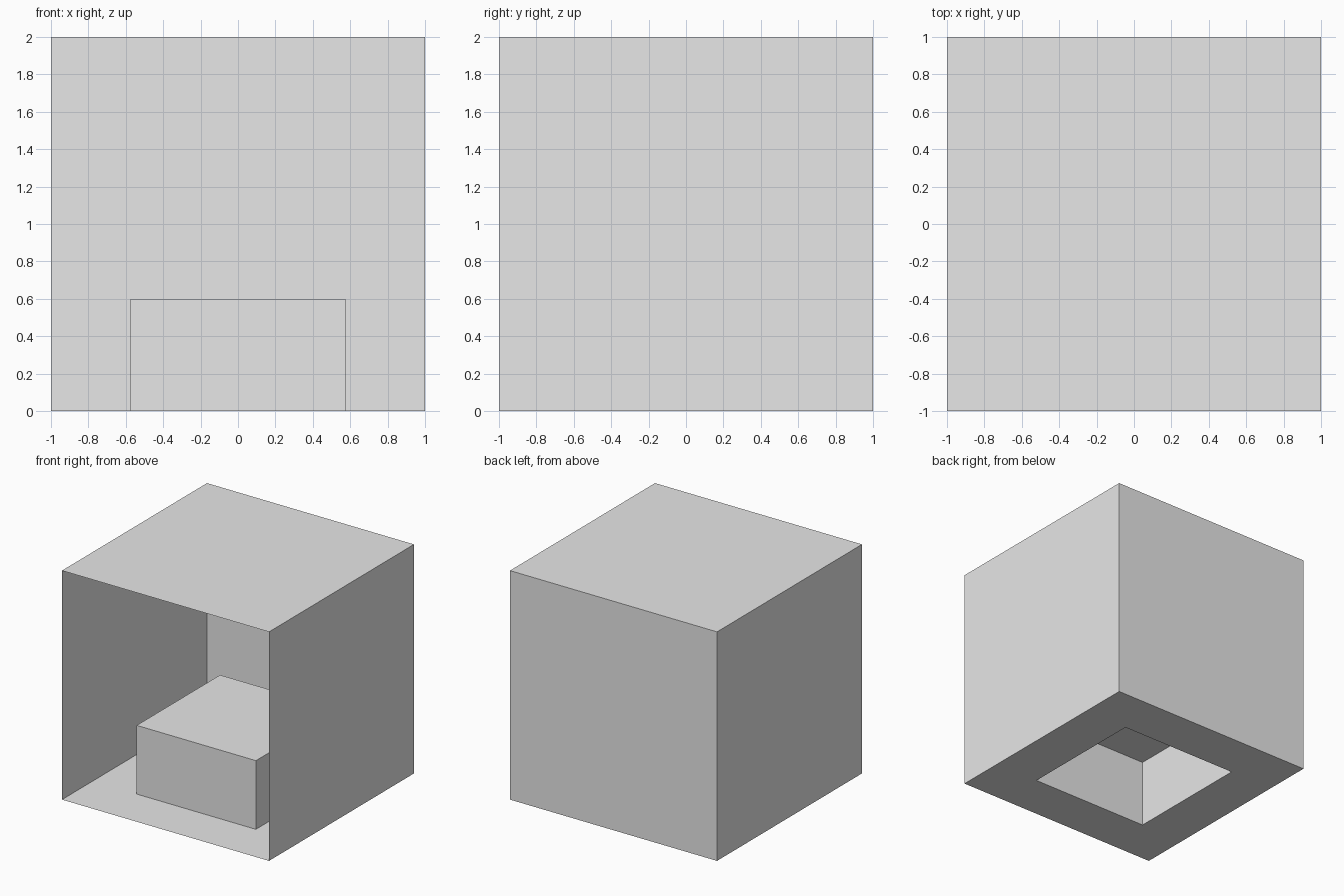
import bpy
import bmesh
from mathutils import Vector

SIZE = 2.0         # outer cube
BLOCK_WIDTH = 0.8  # hollow block rising from the floor
BLOCK_HEIGHT = 0.6

default_cube = bpy.data.objects.get("Cube")
if default_cube:
    bpy.data.objects.remove(default_cube, do_unlink=True)

# Single plain grey material
grey = bpy.data.materials.new("plain_grey")
grey.use_nodes = True
grey.diffuse_color = (0.8, 0.8, 0.8, 1)
grey.node_tree.nodes["Principled BSDF"].inputs["Base Color"].default_value = grey.diffuse_color


def face_towards(bm, direction):
    """The face whose normal points most nearly in the direction."""
    return max(bm.faces, key=lambda f: f.normal.dot(Vector(direction)))


# Thin-walled cube standing on the ground
bm = bmesh.new()
bmesh.ops.create_cube(bm, size=SIZE)
bmesh.ops.translate(bm, verts=bm.verts, vec=(0, 0, SIZE / 2))
bm.normal_update()
floor = face_towards(bm, (0, 0, -1))
front = face_towards(bm, (0, -1, 0))

# Square opening in the floor, pushed up into a block that is hollow below
bmesh.ops.inset_region(bm, faces=[floor], thickness=(SIZE - BLOCK_WIDTH) / 2)
block_top = bmesh.ops.extrude_discrete_faces(bm, faces=[floor])["faces"][0]
bmesh.ops.translate(bm, verts=block_top.verts, vec=(0, 0, BLOCK_HEIGHT))

# Open front
bmesh.ops.delete(bm, geom=[front], context="FACES_ONLY")

mesh = bpy.data.meshes.new("open_box_with_block")
bm.to_mesh(mesh)
bm.free()
mesh.materials.append(grey)
open_box = bpy.data.objects.new("open_box_with_block", mesh)
bpy.context.collection.objects.link(open_box)
